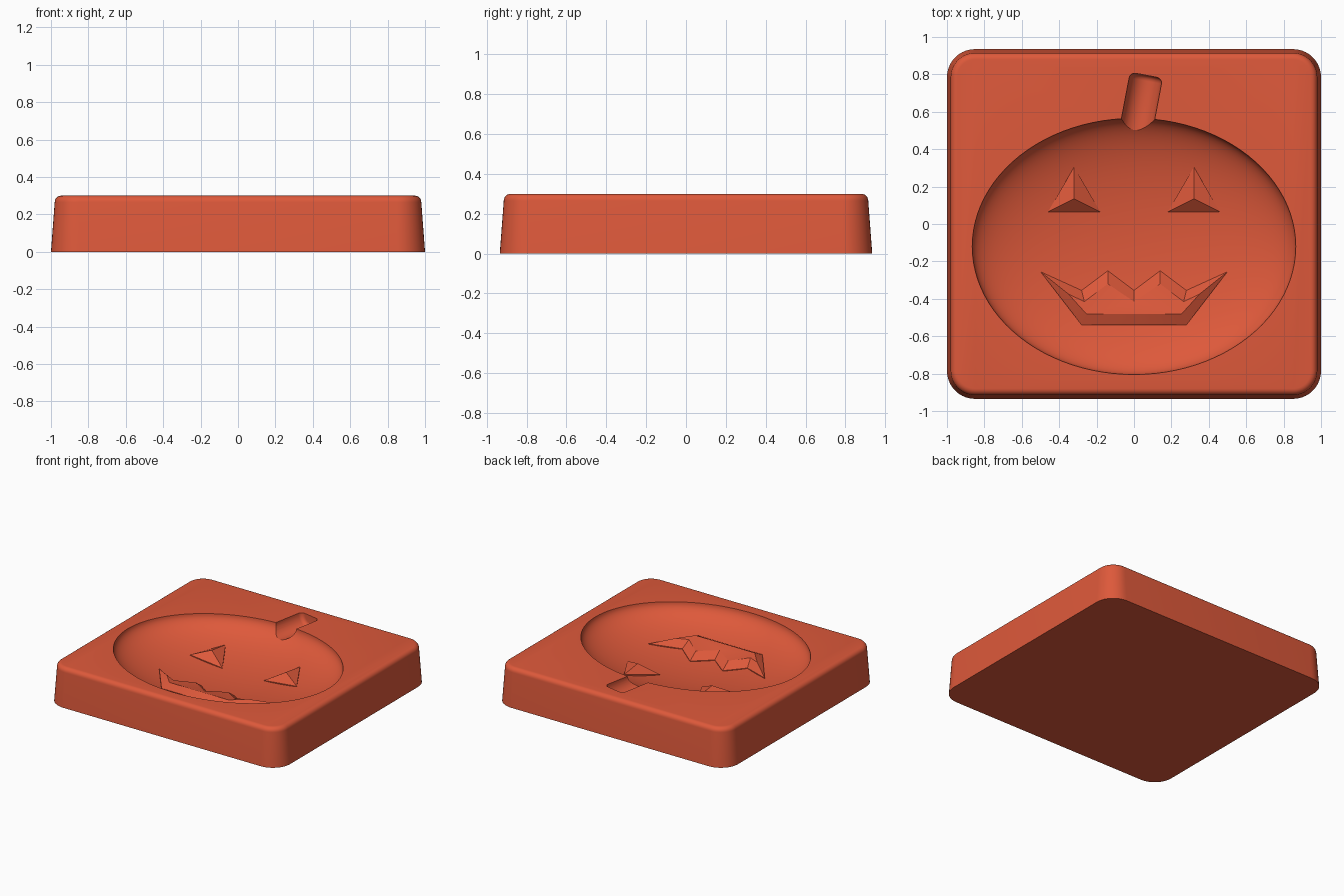
import bpy, bmesh, math
from mathutils import Vector, Matrix

cube = bpy.data.objects.get("Cube")
if cube:
    bpy.data.objects.remove(cube, do_unlink=True)

# One flat colour
red = bpy.data.materials.new("terracotta_red")
red.use_nodes = True
COLOR = (0.73, 0.10, 0.043, 1)
red.diffuse_color = COLOR
red.node_tree.nodes["Principled BSDF"].inputs["Base Color"].default_value = COLOR

TOP = 0.3
CENTER = Vector((0, -0.12, TOP))
RADII = Vector((0.865, 0.685, 0.21))


def finish(name, bm):
    bmesh.ops.recalc_face_normals(bm, faces=bm.faces)
    mesh = bpy.data.meshes.new(name)
    bm.to_mesh(mesh)
    bm.free()
    mesh.materials.append(red)
    obj = bpy.data.objects.new(name, mesh)
    bpy.context.collection.objects.link(obj)
    return obj


def loft(name, rings):
    """Closed solid through rings of equal point count."""
    bm = bmesh.new()
    loops = [[bm.verts.new(p) for p in ring] for ring in rings]
    n = len(loops[0])
    for a, b in zip(loops, loops[1:]):
        for i in range(n):
            j = (i + 1) % n
            bm.faces.new((a[i], a[j], b[j], b[i]))
    caps = [bm.faces.new(loops[0]), bm.faces.new(loops[-1])]
    bmesh.ops.triangulate(bm, faces=caps)
    bmesh.ops.remove_doubles(bm, verts=bm.verts, dist=0.0005)
    return finish(name, bm)


def rounded_rect(inset, z, steps=10):
    hx, hy, r = 1 - inset, 0.935 - inset, 0.15 - inset
    ring = []
    for k, (sx, sy) in enumerate([(1, 1), (-1, 1), (-1, -1), (1, -1)]):
        for i in range(steps + 1):
            a = (k + i / steps) * math.pi / 2
            ring.append((sx * (hx - r) + r * math.cos(a),
                         sy * (hy - r) + r * math.sin(a), z))
    return ring


def bowl_z(x, y):
    u, v = (x - CENTER.x) / RADII.x, (y - CENTER.y) / RADII.y
    return TOP - RADII.z * math.sqrt(max(0, 1 - u * u - v * v))


def relief(name, outer, inner, height):
    """Sloped raised shape whose edge rests on the bowl surface."""
    def ring(pts, dz):
        return [(x, y, bowl_z(x, y) + dz) for x, y in pts]
    return loft(name, [ring(outer, -0.05), ring(outer, 0.004), ring(inner, height)])


def combine(target, other, operation):
    mod = target.modifiers.new(operation, 'BOOLEAN')
    mod.operation, mod.object, mod.solver = operation, other, 'EXACT'
    bpy.context.view_layer.objects.active = target
    bpy.ops.object.modifier_apply(modifier=mod.name)
    bpy.data.objects.remove(other, do_unlink=True)


# Tapered block with a rounded top edge
rim = 0.035
profile = [(0, 0), (0.02, TOP - rim)]
for i in range(1, 7):
    a = i / 6 * math.pi / 2
    profile.append((0.02 + rim * (1 - math.cos(a)), TOP - rim + rim * math.sin(a)))
block = loft("mold_block", [rounded_rect(*p) for p in profile])

# Oval bowl
bm = bmesh.new()
bmesh.ops.create_uvsphere(bm, u_segments=96, v_segments=48, radius=1,
                          matrix=Matrix.Translation(CENTER) @ Matrix.Diagonal(RADII).to_4x4())
combine(block, finish("bowl_cutter", bm), 'DIFFERENCE')

# Stem groove with a softened end
start, end = Vector((-0.005, 0.42, TOP)), Vector((0.066, 0.795, TOP))
axis = end - start
bm = bmesh.new()
bmesh.ops.create_cone(bm, cap_ends=True, segments=40, radius1=0.088, radius2=0.088,
                      depth=axis.length)
end_edges = [e for e in bm.edges if all(v.co.z > 0 for v in e.verts)]
bmesh.ops.bevel(bm, geom=end_edges, offset=0.03, segments=4, profile=0.5, affect='EDGES')
bm.transform(Matrix.Translation((start + end) / 2) @ axis.to_track_quat('Z', 'Y').to_matrix().to_4x4())
combine(block, finish("stem_cutter", bm), 'DIFFERENCE')

# Raised pyramid eyes
for side, name in ((1, "left_eye"), (-1, "right_eye")):
    outline = [(side * x, y) for x, y in ((0.18, 0.065), (0.46, 0.065), (0.32, 0.305))]
    combine(block, relief(name, outline, [(side * 0.32, 0.135)] * 3, 0.06), 'UNION')


# Raised toothed mouth, mirrored from one half
def mirrored(half):
    return half + [(-x, y) for x, y in reversed(half) if x]


mouth_edge = mirrored([(0, -0.355), (0.14, -0.25), (0.28, -0.355), (0.5, -0.255), (0.28, -0.54)])
mouth_top = mirrored([(0, -0.415), (0.14, -0.32), (0.265, -0.415), (0.35, -0.375), (0.255, -0.48)])
combine(block, relief("mouth", mouth_edge, mouth_top, 0.05), 'UNION')

# Smooth shading with sharp creases
bpy.ops.object.select_all(action='DESELECT')
block.select_set(True)
bpy.context.view_layer.objects.active = block
bpy.ops.object.shade_smooth_by_angle(angle=math.radians(30))
